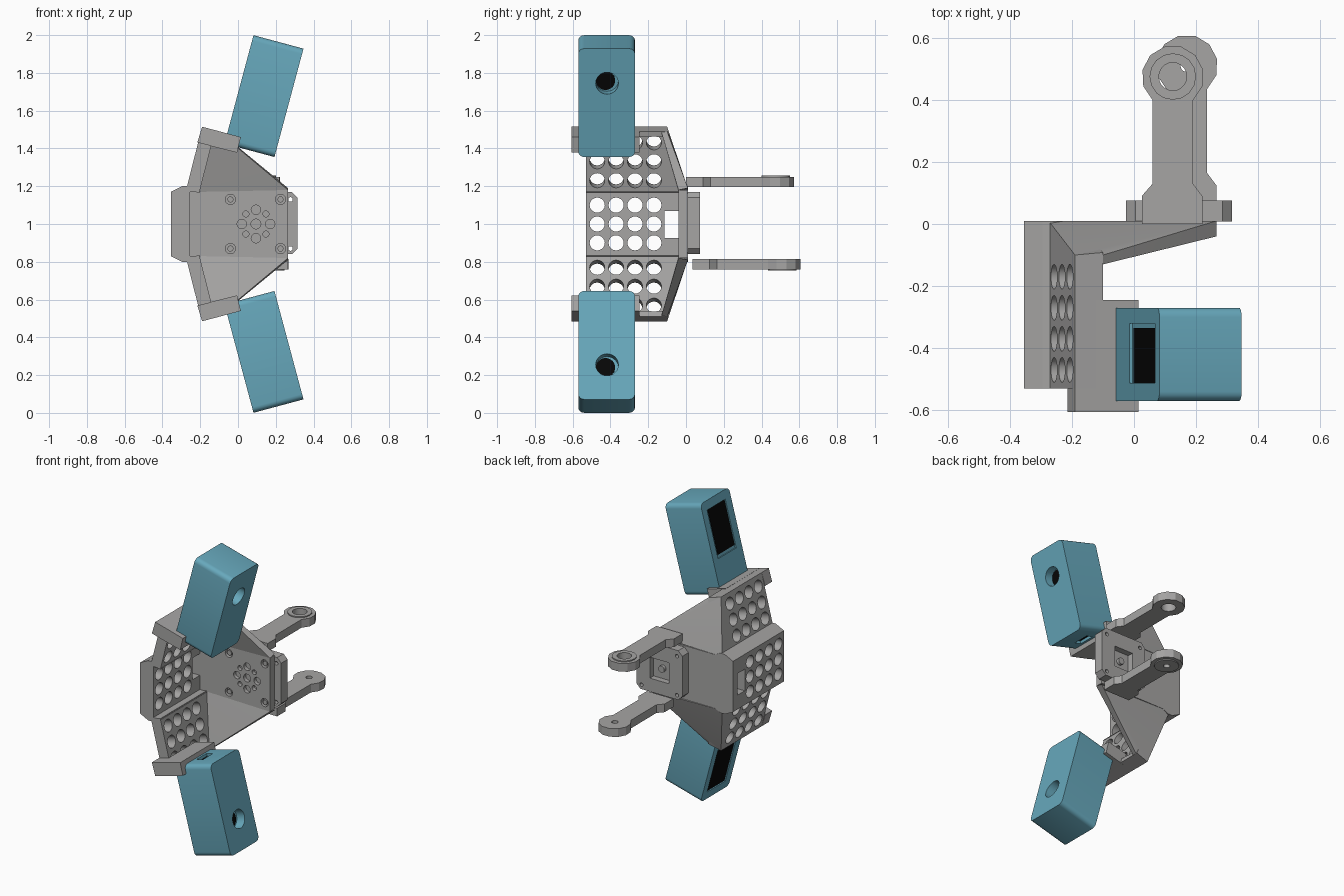
import bpy, bmesh
from math import radians, sin, cos, pi
from mathutils import Matrix, Vector

cube = bpy.data.objects.get("Cube")
if cube:
    bpy.data.objects.remove(cube, do_unlink=True)


def material(name, rgb):
    m = bpy.data.materials.new(name)
    m.use_nodes = True
    m.diffuse_color = (*rgb, 1)
    m.node_tree.nodes["Principled BSDF"].inputs["Base Color"].default_value = (*rgb, 1)
    return m


GREY = material("bracket grey", (0.38, 0.375, 0.37))
TEAL = material("camera teal", (0.135, 0.39, 0.50))
BLACK = material("dark black", (0.002, 0.002, 0.002))
TILT = radians(15)


def finish(bm, name, mat):
    bmesh.ops.recalc_face_normals(bm, faces=bm.faces)
    me = bpy.data.meshes.new(name)
    bm.to_mesh(me)
    bm.free()
    me.materials.append(mat)
    ob = bpy.data.objects.new(name, me)
    bpy.context.collection.objects.link(ob)
    return ob


def prism(name, pts, axis, a, b, mat=GREY):
    """Extrude a 2D outline along y (points are x, z) or z (points are x, y)."""
    bm = bmesh.new()
    put = (lambda p, t: (p[0], t, p[1])) if axis == "y" else (lambda p, t: (p[0], p[1], t))
    lo = [bm.verts.new(put(p, a)) for p in pts]
    hi = [bm.verts.new(put(p, b)) for p in pts]
    bm.faces.new(lo)
    bm.faces.new(hi)
    for i in range(len(pts)):
        j = (i + 1) % len(pts)
        bm.faces.new((lo[i], lo[j], hi[j], hi[i]))
    return finish(bm, name, mat)


def rect(x0, x1, z0, z1):
    return [(x0, z0), (x1, z0), (x1, z1), (x0, z1)]


def rods(name, items, direction, depth, mat=GREY, seg=20):
    """Parallel cylinders, each given as (centre, radius)."""
    bm = bmesh.new()
    turn = Vector(direction).to_track_quat("Z", "Y").to_matrix().to_4x4()
    for c, r in items:
        bmesh.ops.create_cone(bm, cap_ends=True, segments=seg, radius1=r, radius2=r,
                              depth=depth, matrix=Matrix.Translation(c) @ turn)
    return finish(bm, name, mat)


def hull(name, pts):
    bm = bmesh.new()
    for p in pts:
        bm.verts.new(p)
    bmesh.ops.convex_hull(bm, input=bm.verts)
    bmesh.ops.dissolve_limit(bm, angle_limit=0.02, verts=bm.verts, edges=bm.edges)
    return finish(bm, name, GREY)


def cut(ob, *cutters):
    bpy.context.view_layer.objects.active = ob
    for c in cutters:
        c.hide_render = True
        mod = ob.modifiers.new("cut", "BOOLEAN")
        mod.operation, mod.solver, mod.object = "DIFFERENCE", "EXACT", c
        bpy.ops.object.modifier_apply(modifier=mod.name)
        bpy.data.objects.remove(c, do_unlink=True)


def mirror_down(ob):
    """Copy a part to the lower half, mirrored about mid height."""
    me = ob.data.copy()
    me.transform(Matrix.Translation((0, 0, 2)) @ Matrix.Diagonal((1, 1, -1, 1)) @ ob.matrix_world)
    me.flip_normals()
    low = bpy.data.objects.new(ob.name.replace("upper", "lower"), me)
    bpy.context.collection.objects.link(low)


HOLE_Y = (-0.47, -0.37, -0.27, -0.17)

# Central channel wall with hole grid and slot
half = [(-0.355, 1.17), (-0.295, 1.2), (-0.262, 1.2), (-0.2, 1.17), (-0.255, 1.17)]
wall = prism("central_wall", half + [(x, 2 - z) for x, z in reversed(half)], "y", -0.53, 0.01)
cut(wall,
    rods("c", [((-0.305, y, z), 0.04) for y in HOLE_Y[:4] for z in (0.9, 1, 1.1)], (1, 0, 0), 0.3),
    prism("c", rect(-0.5, -0.22, 0.925, 1.07), "y", -0.115, -0.04))

# Base plate with screw holes and round bolt pattern
base = prism("base_plate", rect(-0.3, 0.265, 0.82, 1.18), "y", -0.04, 0.01)
corner = [(x, z) for x in (-0.04, 0.225) for z in (0.87, 1.13)]
pattern = [((0.095, -0.04, 1), 0.026)]
for i in range(8):
    a = i * pi / 4
    pattern.append(((0.095 + 0.075 * cos(a), -0.04, 1 + 0.075 * sin(a)), 0.016 if i % 2 else 0.025))
cut(base, rods("c", pattern + [((x, -0.04, z), 0.027) for x, z in corner], (0, 1, 0), 0.05))
rods("base_screws", [((x, -0.025, z), 0.016) for x, z in corner], (0, 1, 0), 0.02)

upper = []
# Tilted wing whose back end leans along the gusset
wing = prism("upper_wing", [(-0.275, 1.18), (-0.19, 1.515), (-0.1, 1.49), (-0.108, 1.46),
                            (-0.129, 1.465), (-0.205, 1.165)], "y", -0.53, 0.01)
for v in wing.data.vertices:
    if v.co.y > 0:
        v.co.y = 0.01 - 0.11 * max(0, v.co.z - 1.18) / 0.335
across = Vector((cos(TILT), 0, -sin(TILT)))
cut(wing, rods("c", [(Vector((-0.242 + (z - 1.18) * 0.268, y, z)), 0.04)
                     for y in HOLE_Y for z in (1.24, 1.34, 1.44)], across, 0.14))
upper.append(wing)

# Sloped gusset between base plate and wing tip
upper.append(hull("upper_gusset", [
    (-0.275, 0.01, 1.18), (0.265, 0.01, 1.19), (0.265, -0.04, 1.18), (-0.2, -0.04, 1.17),
    (-0.19, -0.1, 1.515), (-0.1, -0.1, 1.49), (-0.1, -0.13, 1.485), (-0.18, -0.13, 1.5)]))

# Clamp holding the camera, with its front lip
upper.append(prism("upper_clamp", [(-0.122, 1.497), (0.015, 1.46), (-0.005, 1.378),
                                   (-0.145, 1.413)], "y", -0.605, -0.245))
upper.append(prism("upper_clamp_lip", [(-0.19, 1.515), (0.015, 1.46), (-0.005, 1.378),
                                       (-0.215, 1.432)], "y", -0.605, -0.53))

# Camera body, built upright and then tilted
bm = bmesh.new()
bmesh.ops.create_cube(bm, size=1, matrix=Matrix.Diagonal((0.274, 0.3, 0.594, 1)))
long_edges = [e for e in bm.edges if abs(e.verts[0].co.x - e.verts[1].co.x) > 0.1]
bmesh.ops.bevel(bm, geom=long_edges, offset=0.03, segments=4, profile=0.5, affect="EDGES")
body = finish(bm, "upper_camera", TEAL)
cut(body,
    rods("c", [((0.137, 0.002, 0.107), 0.06)], (1, 0, 0), 0.12, seg=32),
    prism("c", rect(-0.2, -0.127, -0.075, 0.24), "y", -0.092, 0.1),
    prism("c", rect(-0.04, 0.01, -0.4, -0.28), "y", -0.055, 0.055))
screen = prism("upper_camera_screen", rect(-0.13, -0.124, -0.055, 0.24), "y", -0.092, 0.085, BLACK)
lens = rods("upper_camera_lens", [((0.079, -0.006, 0.107), 0.051)], (1, 0, 0), 0.008, BLACK, 32)
port = prism("upper_camera_port", rect(-0.03, 0.0, -0.284, -0.278), "y", -0.04, 0.04, BLACK)
place = Matrix.Translation((0.1375, -0.42, 1.677)) @ Matrix.Rotation(TILT, 4, "Y")
for ob in (body, screen, lens, port):
    ob.data.transform(place)
    upper.append(ob)

for ob in upper:
    mirror_down(ob)

# Servo plate with chamfered corners and a square recess
x0, x1, z0, z1, c = -0.025, 0.315, 0.84, 1.17, 0.03
plate = prism("servo_plate", [(x0 + c, z0), (x1 - c, z0), (x1, z0 + c), (x1, z1 - c),
                              (x1 - c, z1), (x0 + c, z1), (x0, z1 - c), (x0, z0 + c)], "y", 0.008, 0.075)
cut(plate,
    prism("c", rect(0.075, 0.215, 0.93, 1.07), "y", 0.035, 0.2),
    rods("c", [((x, 0.04, z), 0.012) for x in (0.015, 0.278) for z in (0.87, 1.13)], (0, 1, 0), 0.2))
rods("servo_shaft", [((0.145, 0.04, 1), 0.022)], (0, 1, 0), 0.03)


# Fork arms: flared foot, straight shank, round eye with a raised ring
def arm(name, dx, dy, z, ring_z, hole):
    cx, cy = 0.125 + dx, 0.475 + dy
    foot = [(0.06, 0.13), (0.025, 0.09), (0.025, 0), (0.22, 0), (0.22, 0.09), (0.19, 0.13)]
    outline = [(x + dx, y + dy) for x, y in foot]
    for i in range(10):
        a = radians(-49 + i * 278 / 9)
        outline.append((cx + 0.1 * cos(a), cy + 0.1 * sin(a)))
    bar = prism(name, outline, "z", z, z + 0.055)
    ring = rods(name + "_ring", [((cx, cy, ring_z), 0.075)], (0, 0, 1), 0.012, seg=16)
    for ob in (bar, ring):
        cut(ob, rods("c", [((cx, cy, z), hole)], (0, 0, 1), 0.4))


arm("upper_arm", 0, 0, 1.195, 1.251, 0.045)
arm("lower_arm", 0.045, 0.035, 0.76, 0.759, 0.02)

# Soften round surfaces while keeping hard edges
bpy.ops.object.select_all(action="DESELECT")
for ob in bpy.context.scene.objects:
    if ob.type == "MESH":
        ob.select_set(True)
        bpy.context.view_layer.objects.active = ob
bpy.ops.object.shade_smooth_by_angle(angle=radians(25))
